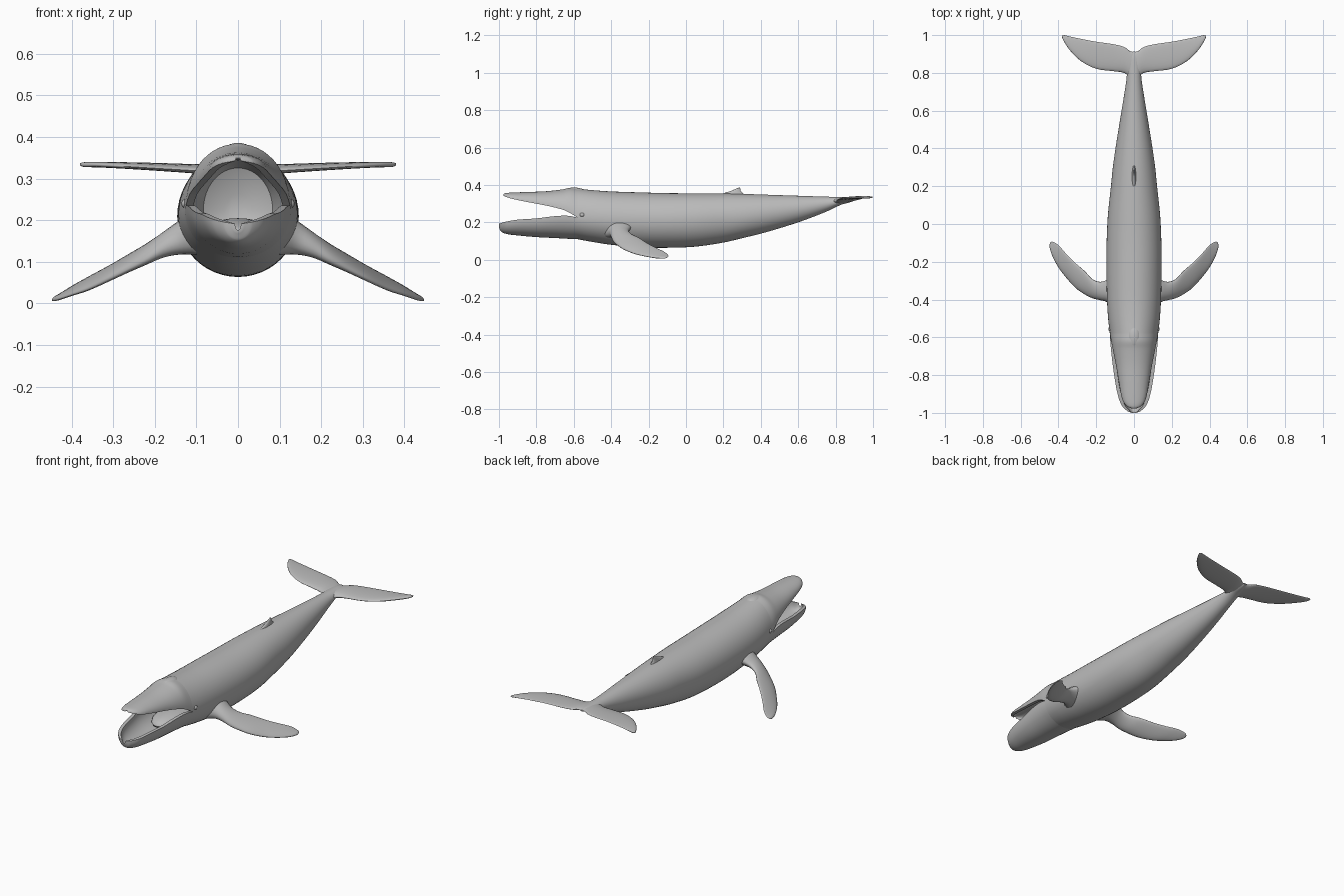
import bpy, bmesh, math

if "Cube" in bpy.data.objects:
    bpy.data.objects.remove(bpy.data.objects["Cube"])

skin = bpy.data.materials.new("whale grey")
skin.diffuse_color = (0.5, 0.5, 0.5, 1)
skin.use_nodes = True
skin.node_tree.nodes["Principled BSDF"].inputs["Base Color"].default_value = skin.diffuse_color


def spline(rows, steps):
    """Smooth interpolation through the rows of a station table."""
    out = []
    for i in range(len(rows) - 1):
        p0, p1, p2, p3 = (rows[min(max(i + k, 0), len(rows) - 1)] for k in (-1, 0, 1, 2))
        for s in range(steps):
            t = s / steps
            row = []
            for j, (a, b, c, d) in enumerate(zip(p0, p1, p2, p3)):
                # limited slopes keyed on the first column avoid overshoot
                h0, h, h1 = p1[0] - p0[0], p2[0] - p1[0], p3[0] - p2[0]
                m1 = (c - a) / (h0 + h) * h
                m2 = (d - b) / (h + h1) * h
                row.append((2*t**3 - 3*t*t + 1) * b + (t**3 - 2*t*t + t) * m1
                           + (3*t*t - 2*t**3) * c + (t**3 - t*t) * m2)
            out.append(row)
    return out + [list(rows[-1])]


def finish(name, bm, mirror=False, angle=45):
    bmesh.ops.recalc_face_normals(bm, faces=bm.faces[:])
    mesh = bpy.data.meshes.new(name)
    bm.to_mesh(mesh)
    bm.free()
    mesh.materials.append(skin)
    ob = bpy.data.objects.new(name, mesh)
    bpy.context.collection.objects.link(ob)
    bpy.ops.object.select_all(action='DESELECT')
    ob.select_set(True)
    bpy.context.view_layer.objects.active = ob
    bpy.ops.object.shade_smooth_by_angle(angle=math.radians(angle))
    if mirror:
        ob.modifiers.new("mirror", 'MIRROR')
    return ob


def loft(name, rings, cap_start=True, mirror=False, angle=45):
    bm = bmesh.new()
    vs = [[bm.verts.new(p) for p in r] for r in rings]
    n = len(rings[0])
    for a, b in zip(vs, vs[1:]):
        for i in range(n):
            bm.faces.new((a[i], a[(i + 1) % n], b[(i + 1) % n], b[i]))
    if cap_start:
        bm.faces.new(vs[0])
    bm.faces.new(vs[-1])
    return finish(name, bm, mirror, angle)


# Body: y, half width, widest height, top, bottom
BODY = [(-.58, .128, .225, .380, .110), (-.50, .137, .22, .372, .095),
        (-.40, .143, .215, .365, .080), (-.25, .146, .21, .360, .066),
        (-.10, .145, .21, .356, .064), (.05, .138, .215, .355, .070),
        (.20, .122, .225, .354, .092), (.30, .112, .23, .352, .115),
        (.42, .095, .245, .348, .145), (.60, .066, .27, .342, .200),
        (.75, .042, .297, .337, .257), (.83, .034, .314, .336, .294),
        (.88, .026, .322, .334, .308), (.912, .008, .325, .328, .320)]


def body_ring(row, y=None, k=1.0, n=48):
    by, w, c, top, bot = row
    pts = []
    for i in range(n):
        a = 2 * math.pi * i / n
        h = (top - c) if math.sin(a) > 0 else (c - bot)
        pts.append((k * w * math.cos(a), by if y is None else y, c + k * h * math.sin(a)))
    return pts


# The front of the body folds inward to form the back of the mouth
throat = [body_ring(BODY[0], -.42, .25), body_ring(BODY[0], -.45, .65), body_ring(BODY[0], -.58, .86)]
loft("body", throat + [body_ring(r) for r in spline(BODY, 5)])

# Jaws: y, half width, rim height, outermost height
UPPER = [(-.977, .012, .342, .350), (-.965, .038, .337, .356), (-.93, .061, .326, .359),
         (-.85, .078, .309, .362), (-.75, .095, .290, .366), (-.66, .113, .268, .376),
         (-.62, .121, .250, .384), (-.58, .128, .225, .380)]
LOWER = [(-1.0, .012, .192, .172), (-.99, .036, .196, .152), (-.96, .065, .204, .138),
         (-.90, .087, .214, .130), (-.80, .105, .221, .121), (-.70, .118, .233, .116),
         (-.63, .125, .235, .112), (-.58, .128, .225, .110)]


def jaw_ring(row, n=24):
    y, w, rim, out = row
    wi = w - min(.018, .4 * w)
    arc = [math.pi * i / n for i in range(n + 1)]
    h = out - rim
    return ([(w * math.cos(a), y, rim + h * math.sin(a)) for a in arc]
            + [(wi * math.cos(a), y, rim + .8 * h * math.sin(a)) for a in reversed(arc)])


loft("upper_jaw", [jaw_ring(r) for r in spline(UPPER, 5)])
loft("lower_jaw", [jaw_ring(r) for r in spline(LOWER, 5)])


# Fins: x, leading y, trailing y, leading z, trailing z, half thickness
def fin_ring(row, n=20):
    x, y0, y1, z0, z1, th = row
    pts = []
    for i in range(n):
        a = 2 * math.pi * i / n
        f = .5 - .5 * math.cos(a)
        pts.append((x, y0 + (y1 - y0) * f,
                    z0 + (z1 - z0) * f + th * math.sin(a) * (1.15 - .5 * f)))
    return pts


FLIPPER = [(.10, -.450, -.270, .155, .185, .052), (.14, -.415, -.295, .150, .172, .043),
           (.18, -.403, -.306, .133, .153, .032), (.22, -.393, -.292, .108, .135, .024),
           (.26, -.373, -.250, .086, .115, .019), (.31, -.338, -.207, .060, .088, .015),
           (.36, -.283, -.157, .036, .062, .012), (.40, -.230, -.112, .022, .040, .009),
           (.43, -.175, -.094, .012, .021, .007), (.443, -.140, -.098, .009, .013, .005),
           (.447, -.122, -.108, .008, .009, .002)]
loft("flipper", [fin_ring(r) for r in spline(FLIPPER, 4)], mirror=True, angle=80)

FLUKE = [(0, .760, .910, .305, .325, .018), (.02, .775, .915, .310, .326, .017),
         (.05, .799, .936, .315, .328, .014), (.10, .808, .950, .319, .330, .011),
         (.20, .822, .965, .325, .334, .009), (.28, .862, .980, .330, .335, .008),
         (.34, .920, .993, .333, .335, .007), (.37, .965, 1.0, .333, .335, .006),
         (.380, .985, .997, .334, .335, .003)]
loft("tail_fluke", [fin_ring(r) for r in spline(FLUKE, 4)], cap_start=False, mirror=True, angle=80)

# Dorsal fin: height, front y, back y, half thickness
DORSAL = [(.340, .16, .33, .014), (.355, .20, .305, .010), (.368, .24, .293, .007),
          (.380, .268, .290, .004), (.385, .280, .288, .002)]
rings = []
for z, y0, y1, th in spline(DORSAL, 3):
    rings.append([(th * math.sin(a), (y0 + y1) / 2 - (y1 - y0) / 2 * math.cos(a), z)
                  for a in (2 * math.pi * i / 16 for i in range(16))])
loft("dorsal_fin", rings, angle=60)


# Rounded details: blowhole crest and eyes
def ellipsoid(name, loc, size, mirror=False):
    bm = bmesh.new()
    bmesh.ops.create_uvsphere(bm, u_segments=20, v_segments=12, radius=1)
    for v in bm.verts:
        v.co = [c + s * p for c, s, p in zip(loc, size, v.co)]
    finish(name, bm, mirror)


ellipsoid("blowhole_crest", (0, -.60, .365), (.035, .06, .021))
ellipsoid("eye", (.124, -.555, .240), (.012, .014, .012), True)
ellipsoid("tongue", (0, -.56, .165), (.085, .16, .04))
